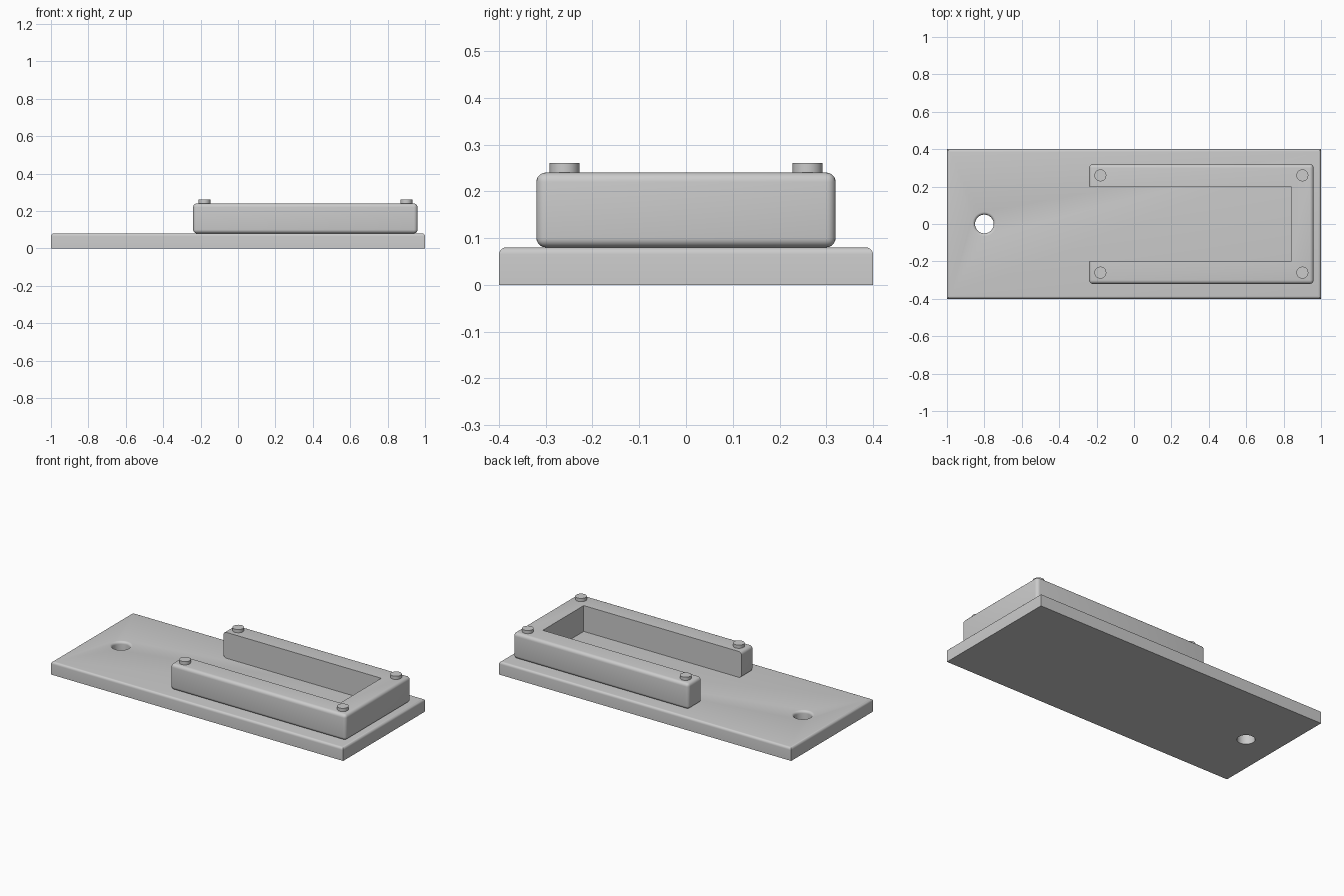
import bpy, bmesh, math

if "Cube" in bpy.data.objects:
    bpy.data.objects.remove(bpy.data.objects["Cube"])

PLATE_TOP = 0.08


def make_object(name, bm):
    bmesh.ops.recalc_face_normals(bm, faces=bm.faces)
    mesh = bpy.data.meshes.new(name)
    bm.to_mesh(mesh)
    bm.free()
    obj = bpy.data.objects.new(name, mesh)
    bpy.context.collection.objects.link(obj)
    return obj


def box(name, lo, hi, radius=0, rounded=lambda edge: True):
    """Box between two corners; edges passing the test are filleted."""
    bm = bmesh.new()
    bmesh.ops.create_cube(bm, size=1)
    for v in bm.verts:
        v.co = [lo[i] if v.co[i] < 0 else hi[i] for i in range(3)]
    if radius:
        bmesh.ops.bevel(bm, geom=[e for e in bm.edges if rounded(e)], offset=radius,
                        segments=5, profile=0.5, affect='EDGES')
    return make_object(name, bm)


def lathe(name, profile, centre, sides=40):
    """Closed solid of revolution from (radius, z) points."""
    bm = bmesh.new()
    rings = [[bm.verts.new((centre[0] + r * math.cos(math.tau * i / sides),
                            centre[1] + r * math.sin(math.tau * i / sides), z))
              for i in range(sides)] for r, z in profile]
    for a, b in zip(rings, rings[1:]):
        for i in range(sides):
            j = (i + 1) % sides
            bm.faces.new((a[i], a[j], b[j], b[i]))
    bm.faces.new(rings[0])
    bm.faces.new(rings[-1])
    return make_object(name, bm)


def select(obj):
    bpy.ops.object.select_all(action='DESELECT')
    obj.select_set(True)
    bpy.context.view_layer.objects.active = obj


def cut(obj, cutter):
    mod = obj.modifiers.new("cut", 'BOOLEAN')
    mod.operation, mod.solver, mod.object = 'DIFFERENCE', 'EXACT', cutter
    select(obj)
    bpy.ops.object.modifier_apply(modifier=mod.name)
    bpy.data.objects.remove(cutter)


def smooth(obj):
    select(obj)
    bpy.ops.object.shade_smooth_by_angle(angle=math.radians(30))


# Base plate with rounded top edges and a hole with a rounded rim
plate = box("base_plate", (-1, -0.4, 0), (1, 0.4, PLATE_TOP), 0.015,
            lambda e: all(v.co.z > 0.05 for v in e.verts))
rim = [(0.065 - 0.015 * math.cos(t), 0.065 + 0.015 * math.sin(t))
       for t in (math.pi / 2 * k / 5 for k in range(6))]
cut(plate, lathe("hole_cutter", [(0.05, -0.05)] + rim + [(0.065, 0.12)], (-0.8, 0)))
smooth(plate)

# U-shaped bracket: rounded block with an open-ended pocket
bracket = box("u_bracket", (-0.24, -0.32, PLATE_TOP), (0.96, 0.32, 0.24), 0.02)
cut(bracket, box("pocket_cutter", (-0.5, -0.2, 0), (0.84, 0.2, 0.4)))
smooth(bracket)

# Four short pegs on the bracket corners
for x, end in ((-0.18, "open"), (0.90, "closed")):
    for y, side in ((-0.26, "front"), (0.26, "back")):
        smooth(lathe(f"peg_{end}_{side}", [(0.032, 0.23), (0.032, 0.26)], (x, y), 32))
